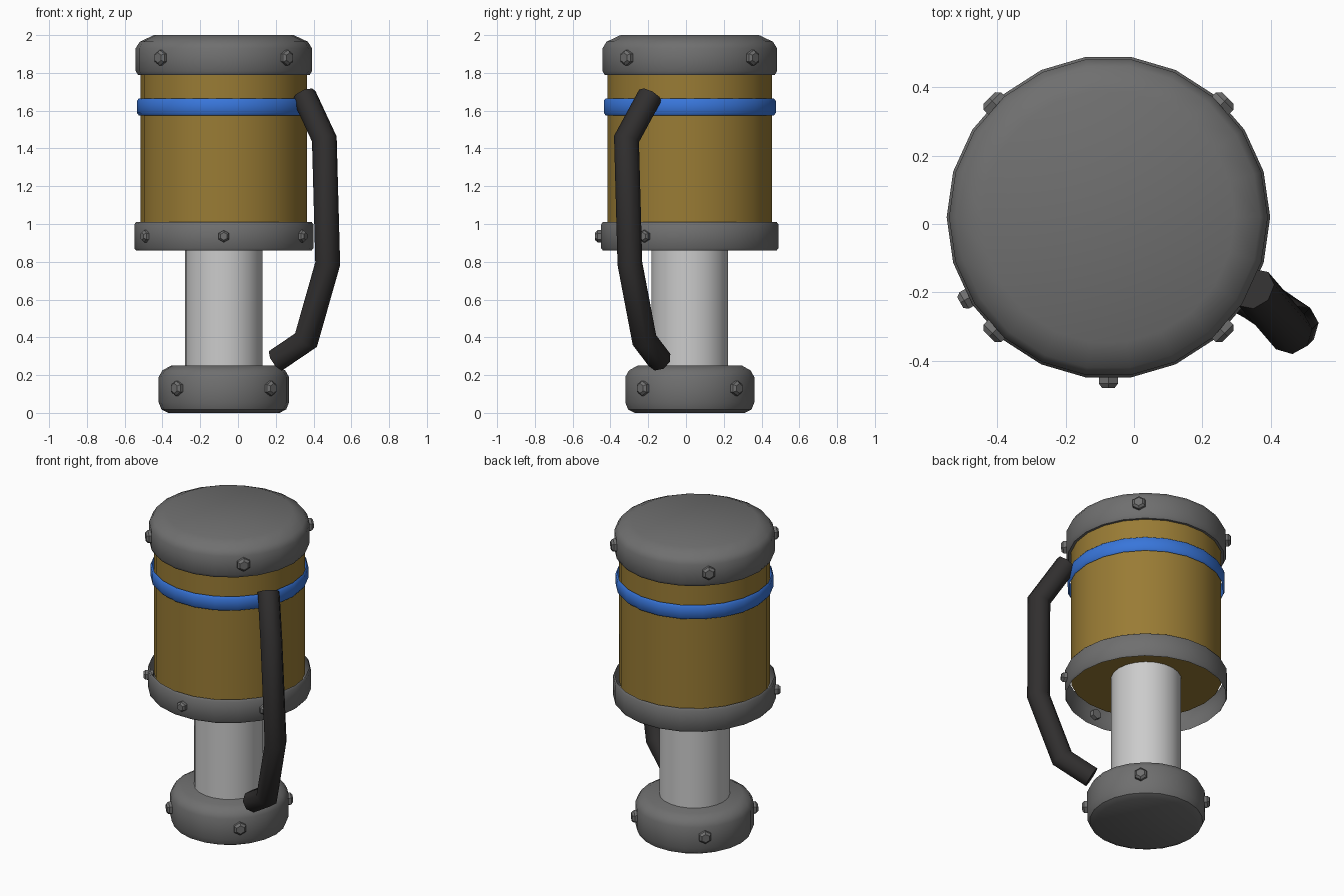
import bpy, bmesh
from math import sin, cos, pi, radians
from mathutils import Matrix, Vector

if "Cube" in bpy.data.objects:
    bpy.data.objects.remove(bpy.data.objects["Cube"])

CX, CY, SIDES = -0.075, 0.02, 22


def material(name, rgb):
    m = bpy.data.materials.new(name)
    m.diffuse_color = (*rgb, 1)
    m.use_nodes = True
    m.node_tree.nodes["Principled BSDF"].inputs["Base Color"].default_value = m.diffuse_color
    return m


BRASS = material("brass", (0.32, 0.20, 0.035))
BLUE = material("blue", (0.04, 0.18, 0.70))
RUBBER = material("rubber", (0.03, 0.028, 0.028))
DARK = material("dark_steel", (0.16, 0.16, 0.16))


def finish(name, bm, mat, angle=35):
    bmesh.ops.recalc_face_normals(bm, faces=bm.faces[:])
    me = bpy.data.meshes.new(name)
    bm.to_mesh(me)
    bm.free()
    ob = bpy.data.objects.new(name, me)
    bpy.context.collection.objects.link(ob)
    if mat:
        me.materials.append(mat)
    bpy.ops.object.select_all(action='DESELECT')
    ob.select_set(True)
    bpy.context.view_layer.objects.active = ob
    bpy.ops.object.shade_smooth_by_angle(angle=radians(angle))
    return ob


def skin(bm, rings, capped):
    """Bridge successive rings of points, optionally closing both ends."""
    vs = [[bm.verts.new(p) for p in ring] for ring in rings]
    for a, b in zip(vs, vs[1:]):
        for i in range(len(a)):
            j = (i + 1) % len(a)
            bm.faces.new((a[i], a[j], b[j], b[i]))
    if capped:
        bm.faces.new(vs[0][::-1])
        bm.faces.new(vs[-1])


def lathe(name, profile, mat=None, capped=True, n=SIDES, matrix=None, angle=35):
    bm = bmesh.new()
    skin(bm, [[(r * cos(2 * pi * i / n), r * sin(2 * pi * i / n), z)
               for i in range(n)] for r, z in profile], capped)
    bm.transform(matrix or Matrix.Translation((CX, CY, 0)))
    return finish(name, bm, mat, angle)


# Base, post, tank and lid
lathe("base", [(0.295, 0), (0.33, 0.018), (0.345, 0.055), (0.345, 0.19),
               (0.325, 0.225), (0.28, 0.25)], DARK)
lathe("post", [(0.205, 0.2), (0.205, 0.98)])
lathe("tank", [(0.44, 0.97), (0.44, 1.85)], BRASS)
lathe("lid", [(0.455, 1.79), (0.467, 1.81), (0.467, 1.93),
              (0.445, 1.965), (0.37, 2.0)], DARK)

# Open collar and band, standing slightly off the tank
lathe("collar", [(0.465, 0.86), (0.474, 0.872), (0.474, 0.998), (0.465, 1.01)],
      DARK, capped=False, angle=50)
lathe("band", [(0.45, 1.575), (0.46, 1.588), (0.46, 1.652), (0.45, 1.665)],
      BLUE, capped=False, angle=50)


# Hexagonal bolts pointing outward
def bolt(name, deg, dist, z, r):
    a = radians(deg)
    out = Vector((cos(a), sin(a), 0))
    up = Vector((0, 0, 1))
    m = Matrix((up, out.cross(up), out)).transposed().to_4x4()
    m.translation = Vector((CX, CY, z)) + out * dist
    lathe(name, [(r, -0.03), (r, 0.015), (r * 0.65, 0.028)], DARK,
          n=6, matrix=m, angle=20)


for d in (45, 135, 225, 315):
    bolt(f"lid_bolt_{d}", d, 0.466, 1.88, 0.042)
    bolt(f"base_bolt_{d}", d, 0.344, 0.13, 0.04)
for d in (210, 270, 330):
    bolt(f"collar_bolt_{d}", d, 0.473, 0.935, 0.032)

# Bent hose, swept as an eight-sided tube with mitred elbows
path = [Vector(p) for p in ((0.35, -0.19, 1.68), (0.457, -0.315, 1.45),
                            (0.475, -0.297, 0.79), (0.36, -0.22, 0.385),
                            (0.205, -0.14, 0.28))]
R, N = 0.066, 8
segs = [(b - a).normalized() for a, b in zip(path, path[1:])]
x = Vector((1, 0, 0))
x = (x - segs[0] * x.dot(segs[0])).normalized()
y = segs[0].cross(x)
ring = [path[0] + R * (x * cos(2 * pi * i / N) + y * sin(2 * pi * i / N))
        for i in range(N)]
rings = [ring]
for k, d in enumerate(segs):
    # slide each point along the segment to the mitre plane
    nrm = (d + segs[k + 1]).normalized() if k + 1 < len(segs) else d
    ring = [p + d * ((path[k + 1] - p).dot(nrm) / d.dot(nrm)) for p in ring]
    rings.append(ring)
bm = bmesh.new()
skin(bm, rings, True)
finish("hose", bm, RUBBER, 50)
